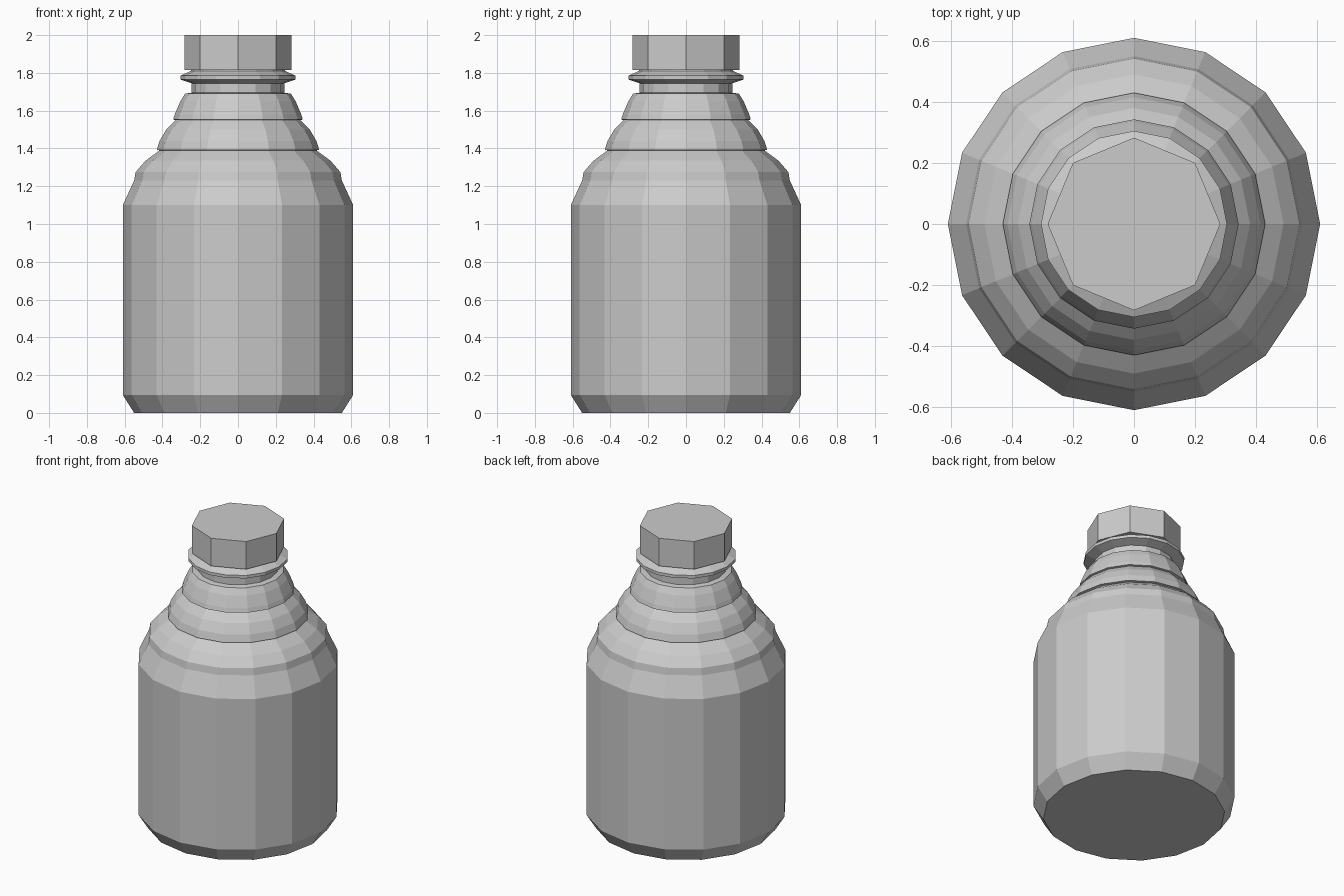
import bpy, bmesh
from math import cos, sin, tau

if "Cube" in bpy.data.objects:
    bpy.data.objects.remove(bpy.data.objects["Cube"])


def lathe(name, profile, sides):
    """Revolve (radius, z) points around z, capping both ends."""
    bm = bmesh.new()
    rings = [[bm.verts.new((r * cos(tau * i / sides), r * sin(tau * i / sides), z))
              for i in range(sides)] for r, z in profile]
    for low, high in zip(rings, rings[1:]):
        for i in range(sides):
            j = (i + 1) % sides
            bm.faces.new((low[i], low[j], high[j], high[i]))
    bm.faces.new(rings[0][::-1])
    bm.faces.new(rings[-1])
    mesh = bpy.data.meshes.new(name)
    bm.to_mesh(mesh)
    bm.free()
    obj = bpy.data.objects.new(name, mesh)
    bpy.context.collection.objects.link(obj)
    return obj


# Bottle: chamfered base, straight wall, stepped shoulder, neck and collar
lathe("bottle_body", [
    (0.55, 0), (0.61, 0.095), (0.61, 1.10),
    (0.55, 1.23), (0.542, 1.275),
    (0.49, 1.335), (0.415, 1.39), (0.43, 1.393), (0.415, 1.44),
    (0.38, 1.50), (0.33, 1.55), (0.343, 1.553), (0.335, 1.58),
    (0.305, 1.65), (0.28, 1.69), (0.245, 1.695), (0.245, 1.745),
    (0.305, 1.765), (0.305, 1.785), (0.25, 1.81), (0.245, 1.83),
], 16)

# Octagonal screw cap
lathe("cap", [(0.283, 1.815), (0.283, 2.0)], 8)
